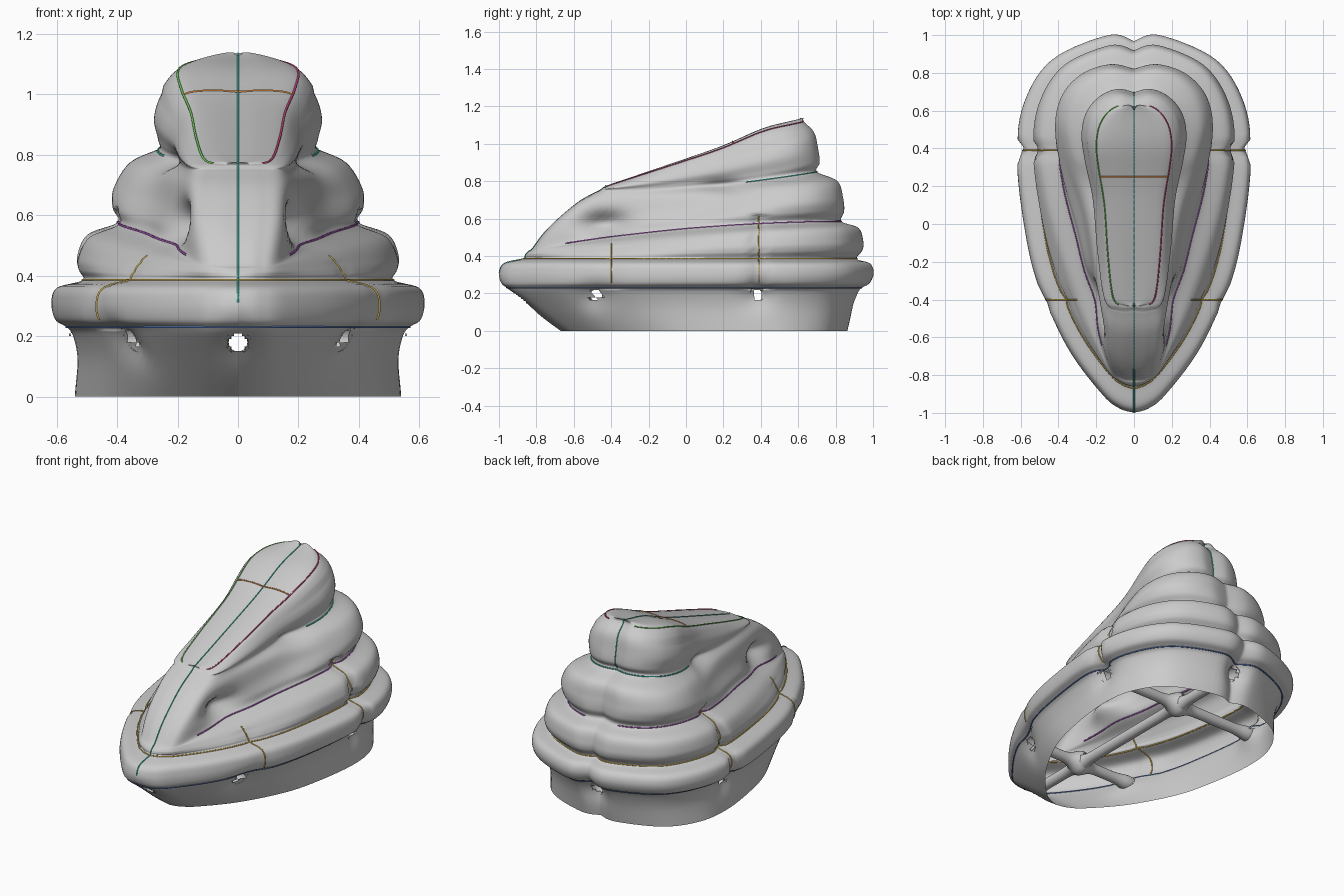
import bpy, bmesh, math
from mathutils import Vector
from mathutils.bvhtree import BVHTree

if "Cube" in bpy.data.objects:
    bpy.data.objects.remove(bpy.data.objects["Cube"])

# rows: front y, back y, half width, front z, back z, blend (0 egg plan, 1 nosed plan)
ROWS = [
    (-.67, .86, .54, 0, 0, 0), (-.84, .89, .535, .12, .12, 0), (-.95, .92, .55, .2, .2, 0),
    (-.98, .94, .572, .23, .23, 0), (-1, .98, .61, .255, .255, 0), (-1, 1, .62, .31, .31, 0),
    (-.97, .98, .60, .36, .36, 0), (-.87, .91, .515, .385, .385, 0),
    (-.86, .94, .53, .40, .43, .1), (-.855, .945, .533, .41, .48, .2), (-.84, .92, .50, .425, .55, .35),
    (-.82, .83, .40, .44, .585, .6),
    (-.76, .845, .415, .52, .64, .8), (-.68, .84, .412, .6, .71, 1), (-.57, .81, .36, .69, .80, 1),
    (-.48, .70, .265, .74, .85, 1),
    (-.46, .715, .265, .75, .90, 1), (-.45, .705, .278, .757, .98, 1), (-.44, .685, .255, .765, 1.06, 1),
    (-.43, .63, .2, .77, 1.115, 1), (-.43, .63, .1, .775, 1.135, 1), (-.42, .62, 0, .772, 1.126, 1)]
# sag or rise of the sloping rows along their length
BEND = {9: .3, 10: .7, 11: .95, 12: .6, 14: -.4, 15: -.8, 16: -.6, 17: -.4, 18: -.2}
EGG = [(0, 0), (.012, .12), (.05, .27), (.17, .56), (.34, .82), (.5, .94), (.68, 1), (.82, .94),
       (.935, .7), (1, .22), (.985, 0)]
NOSED = [(0, 0, 0), (0, .5, 0), (.04, .97, 0), (.25, .95, .15), (.5, .5, .5), (.68, .1, .88),
         (.8, 0, 1), (.9, 0, .91), (.97, 0, .66), (1, 0, .32), (.985, 0, 0)]
HALF, SUB = 70, 6
# through tubes: start, end
TUBES = [(Vector((-.45, -.48, .19)), Vector((.45, -.48, .19))),
         (Vector((-.56, .38, .19)), Vector((.56, .38, .19))),
         (Vector((0, -.95, .18)), Vector((0, .94, .18)))]


def spline(pts, t):
    f = t * (len(pts) - 1)
    i = min(int(f), len(pts) - 2)
    f -= i
    a, b, c, d = (pts[max(0, min(len(pts) - 1, i + k))] for k in (-1, 0, 1, 2))
    return a * (-.5*f + f*f - .5*f**3) + b * (1 - 2.5*f*f + 1.5*f**3) \
        + c * (.5*f + 2*f*f - 1.5*f**3) + d * (-.5*f*f + .5*f**3)


def gauss(d, s):
    return math.exp(-(d / s) ** 2)


def ring(i):
    yf, yb, w, zf, zb, k = ROWS[i]
    n = min(.57 * w, .16)
    pts = []
    for (s, e), (s2, a, b) in zip(EGG, NOSED):
        q = s * (1 - k) + s2 * k
        x = e * w * (1 - k) + (a * n + b * w) * k
        qz = q + BEND.get(i, 0) * q * (1 - q)
        pts.append(Vector((x, yf + (yb - yf) * q, zf + (zb - zf) * qz)))
    return pts


def sculpt(p, t):
    # vertical pinches in the lobes, side pockets, dents round the tube mouths, crown bulge
    x, y, z = p
    if z > .22:
        p.x *= 1 - .07 * gauss(y - .39, .03) * (1 if z < .62 else 0)
        p.x *= 1 - .03 * gauss(y + .4, .03) * (1 if z < .45 else 0)
    p.x -= min(x, .09) * gauss(y + .43, .11) * gauss(z - .57, .06)
    p.x -= min(x, .04) * gauss(y - .2, .1) * gauss(z - .77, .035)
    for a, b in TUBES:
        d = math.dist((y, z), (b.y, b.z)) if b.x else math.dist((x, z), (0, b.z))
        pull = .035 * gauss(d, .075)
        if b.x:
            p.x -= pull if x > .1 else 0
        else:
            p.y -= math.copysign(pull, y)
    if t > 18 / 21:
        p.z += .022 * gauss(y - .42, .16)
    p.z = max(p.z, 0)
    return p


def finish(bm, name):
    bmesh.ops.remove_doubles(bm, verts=bm.verts, dist=.0004)
    bmesh.ops.recalc_face_normals(bm, faces=bm.faces)
    me = bpy.data.meshes.new(name)
    bm.to_mesh(me)
    bm.free()
    me.shade_smooth()
    bpy.context.collection.objects.link(bpy.data.objects.new(name, me))


def near_axis(p, t, r):
    a, b = t
    u = (b - a).normalized()
    return ((p - a) - u * (p - a).dot(u)).length < r


# tiered inflated shell, open at the bottom
rings = [ring(i) for i in range(len(ROWS))]
grid = []
for i in range((len(ROWS) - 1) * SUB + 1):
    t = i / ((len(ROWS) - 1) * SUB)
    ctrl = [spline([r[j] for r in rings], t) for j in range(len(EGG))]
    half = [sculpt(spline(ctrl, j / HALF), t) for j in range(HALF + 1)]
    half[0].x = half[-1].x = 0
    for p in half:
        p.x = max(p.x, 0)
    grid.append(half + [Vector((-p.x, p.y, p.z)) for p in half[-2:0:-1]])
bm = bmesh.new()
vs = [[bm.verts.new(p) for p in row] for row in grid]
N = 2 * HALF
for r0, r1 in zip(vs, vs[1:]):
    for j in range(N):
        bm.faces.new((r0[j], r0[(j + 1) % N], r1[(j + 1) % N], r1[j]))
bm.normal_update()
hull = BVHTree.FromBMesh(bm)
loc, nor, _, _ = hull.find_nearest(Vector((.5, 0, .15)))
inward = 1 if nor.x < 0 else -1
holes = [f for f in bm.faces if f.calc_center_median().z < .3
         and any(near_axis(f.calc_center_median(), t, .03) for t in TUBES)]
bmesh.ops.delete(bm, geom=holes, context='FACES')
finish(bm, "tiered_shell")

# tubes running through the hull, flared at mouths and crossings, trimmed to the shell
for k, (a, b) in enumerate(TUBES):
    bm = bmesh.new()
    u = (b - a).normalized()
    up = Vector((0, 0, 1))
    side = u.cross(up)
    mouths = [hull.ray_cast((a + b) / 2 + u * .1 * s, u * s)[0] for s in (-1, 1)]
    steps, loops = 140, []
    for i in range(steps + 1):
        c = a.lerp(b, i / steps)
        r = .031 + .012 * max(gauss((c - m).length, .06) for m in mouths)
        for y in (-.48, .38):
            r += .02 * gauss(c.x if k < 2 else c.y - y, .06)
        loops.append([bm.verts.new(c + side * r * math.cos(h) + up * r * math.sin(h))
                      for h in (math.tau * j / 24 for j in range(24))])
    for r0, r1 in zip(loops, loops[1:]):
        for j in range(24):
            bm.faces.new((r0[j], r0[(j + 1) % 24], r1[(j + 1) % 24], r1[j]))
    cut = []
    for f in bm.faces:
        c = f.calc_center_median()
        loc, nor, _, _ = hull.find_nearest(c)
        outside = (c - loc).dot(nor) * inward < 0 and (c - loc).length < .12
        if outside or any(near_axis(c, t, .04) for m, t in enumerate(TUBES) if (m < 2) != (k < 2)):
            cut.append(f)
    bmesh.ops.delete(bm, geom=cut, context='FACES')
    finish(bm, "through_tube")


# thin coloured seams following the shell
def seam(name, pts, col, closed=False):
    cu = bpy.data.curves.new(name, 'CURVE')
    cu.dimensions = '3D'
    cu.bevel_depth = .004
    cu.bevel_resolution = 1
    sp = cu.splines.new('POLY')
    sp.points.add(len(pts) - 1)
    for q, p in zip(sp.points, pts):
        q.co = (*p, 1)
    sp.use_cyclic_u = closed
    mat = bpy.data.materials.new(name)
    mat.diffuse_color = (*col, 1)
    mat.use_nodes = True
    mat.node_tree.nodes["Principled BSDF"].inputs["Base Color"].default_value = mat.diffuse_color
    cu.materials.append(mat)
    bpy.context.collection.objects.link(bpy.data.objects.new(name, cu))


def at_y(row, y):
    for p, q in zip(row[3:HALF], row[4:HALF]):
        if p.y <= y <= q.y:
            return p.lerp(q, (y - p.y) / max(q.y - p.y, 1e-6))
    return row[3]


BLUE, GOLD, PURPLE, TEAL = (.1, .2, .5), (.65, .45, .08), (.4, .1, .5), (.05, .45, .35)
seam("hull_seam", grid[3 * SUB], BLUE, True)
seam("lower_seam", grid[7 * SUB], GOLD, True)
top = grid[19 * SUB]
for s, col, label in ((1, (.55, .06, .2), "right"), (-1, (.15, .6, .1), "left")):
    flip = lambda pts: [(s * p.x, p.y, p.z) for p in pts]
    seam(label + "_middle_seam", flip([p for p in grid[11 * SUB][:HALF + 1] if -.65 < p.y and p.x > .1]), PURPLE)
    seam(label + "_crown_seam", flip([p for p in top[:HALF + 1] if p.x > .08]), col)
    seam(label + "_upper_seam", flip([p for p in grid[15 * SUB][:HALF + 1] if p.y > .3]), TEAL)
    for y0, last in ((-.4, 10), (.39, 12)):
        seam(label + "_side_seam", flip([at_y(r, y0) for r in grid[4 * SUB:last * SUB]]), GOLD)
ridge = [p for p in grid[-1][:HALF + 1]]
seam("spine_seam", [r[0] for r in grid[5 * SUB:]] + ridge + [r[HALF] for r in grid[:15 * SUB:-1]], TEAL)
cross = [at_y(r, .25) for r in grid[19 * SUB:-2]]
seam("cross_seam", cross + [Vector((-p.x, p.y, p.z)) for p in cross[::-1]], (.7, .25, .05))
